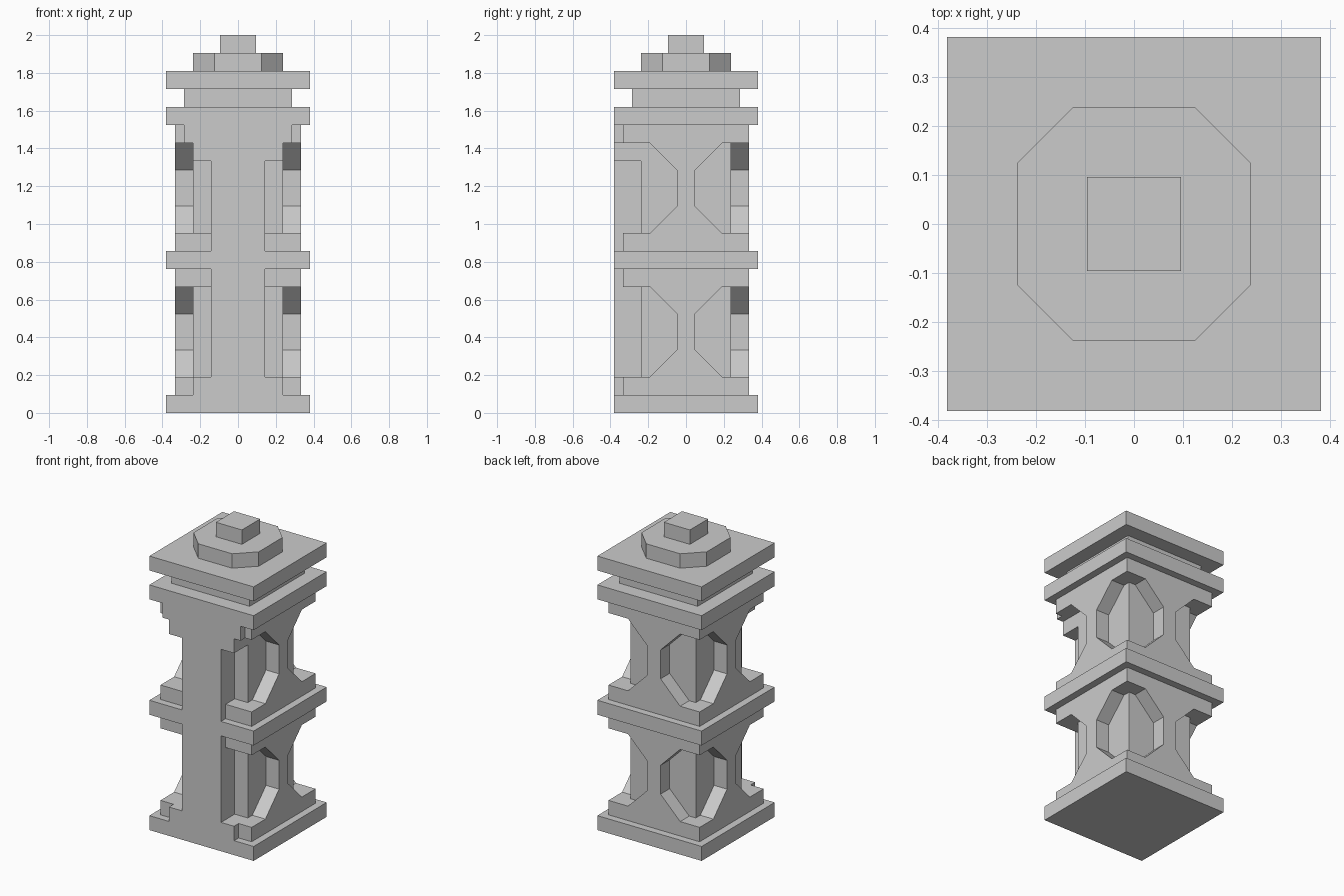
import bpy, bmesh, math
from mathutils import Matrix, Vector

if "Cube" in bpy.data.objects:
    bpy.data.objects.remove(bpy.data.objects["Cube"])

U = 1 / 21  # the whole tower sits on this grid step

stone = bpy.data.materials.new("grey stone")
stone.diffuse_color = (0.6, 0.6, 0.6, 1)
stone.use_nodes = True
stone.node_tree.nodes["Principled BSDF"].inputs["Base Color"].default_value = stone.diffuse_color


def prism(name, outline, depth, matrix):
    """Extrude a flat outline along its local z, then place it."""
    bm = bmesh.new()
    face = bm.faces.new([bm.verts.new((x, y, 0)) for x, y in outline])
    top = bmesh.ops.extrude_face_region(bm, geom=[face])["geom"]
    bmesh.ops.translate(bm, vec=(0, 0, depth),
                        verts=[v for v in top if isinstance(v, bmesh.types.BMVert)])
    bmesh.ops.transform(bm, matrix=Matrix.Scale(U, 4) @ matrix, verts=bm.verts)
    bmesh.ops.recalc_face_normals(bm, faces=bm.faces)
    mesh = bpy.data.meshes.new(name)
    bm.to_mesh(mesh)
    bm.free()
    mesh.materials.append(stone)
    obj = bpy.data.objects.new(name, mesh)
    bpy.context.collection.objects.link(obj)
    return obj


def slab(name, half, z0, z1):
    """Square block centred on the axis."""
    square = [(-half, -half), (half, -half), (half, half), (-half, half)]
    return prism(name, square, z1 - z0, Matrix.Translation((0, 0, z0)))


def upright(name, half_profile, y_in, y_out, angle=0):
    """Mirrored (half width, z) profile standing on one side of the tower."""
    outline = half_profile + [(-x, z) for x, z in reversed(half_profile)]
    place = (Matrix.Rotation(angle, 4, 'Z') @ Matrix.Translation((0, -y_in, 0))
             @ Matrix.Rotation(math.pi / 2, 4, 'X'))
    return prism(name, outline, y_out - y_in, place)


# Ledges and stepped roof
slab("base_ledge", 8, 0, 2)
slab("middle_ledge", 8, 16, 18)
slab("upper_ledge", 8, 32, 34)
slab("roof_neck", 6, 34, 36)
slab("roof_ledge", 8, 36, 38)

# Octagonal cap and finial
c = 2.6
octagon = [(-c, -5), (c, -5), (5, -c), (5, c), (c, 5), (-c, 5), (-5, c), (-5, -c)]
prism("roof_octagon", octagon, 2, Matrix.Translation((0, 0, 38)))
slab("finial", 2, 40, 42)

# Two storeys: core, trims, and flared ribs on the sides and back
for storey, z0, z1 in (("lower", 2, 16), ("upper", 18, 32)):
    slab(storey + "_bottom_trim", 7, z0, z0 + 2)
    slab(storey + "_core", 5, z0 + 2, z1 - 2)
    slab(storey + "_top_trim", 7, z1 - 2, z1)
    rib = [(4, z0 + 2), (1, z0 + 5), (1, z1 - 5), (4, z1 - 2)]
    for side, turn in (("right", 1), ("back", 2), ("left", 3)):
        upright(f"{storey}_{side}_rib", rib, 5, 7, turn * math.pi / 2)

# Front pilaster, with stepped foot and head
upright("lower_pilaster", [(5, 2), (5, 4), (3, 4), (3, 16)], 5, 8)
upright("upper_pilaster",
        [(3, 18), (3, 28), (5, 28), (5, 30), (6, 30), (6, 32)], 5, 8)
